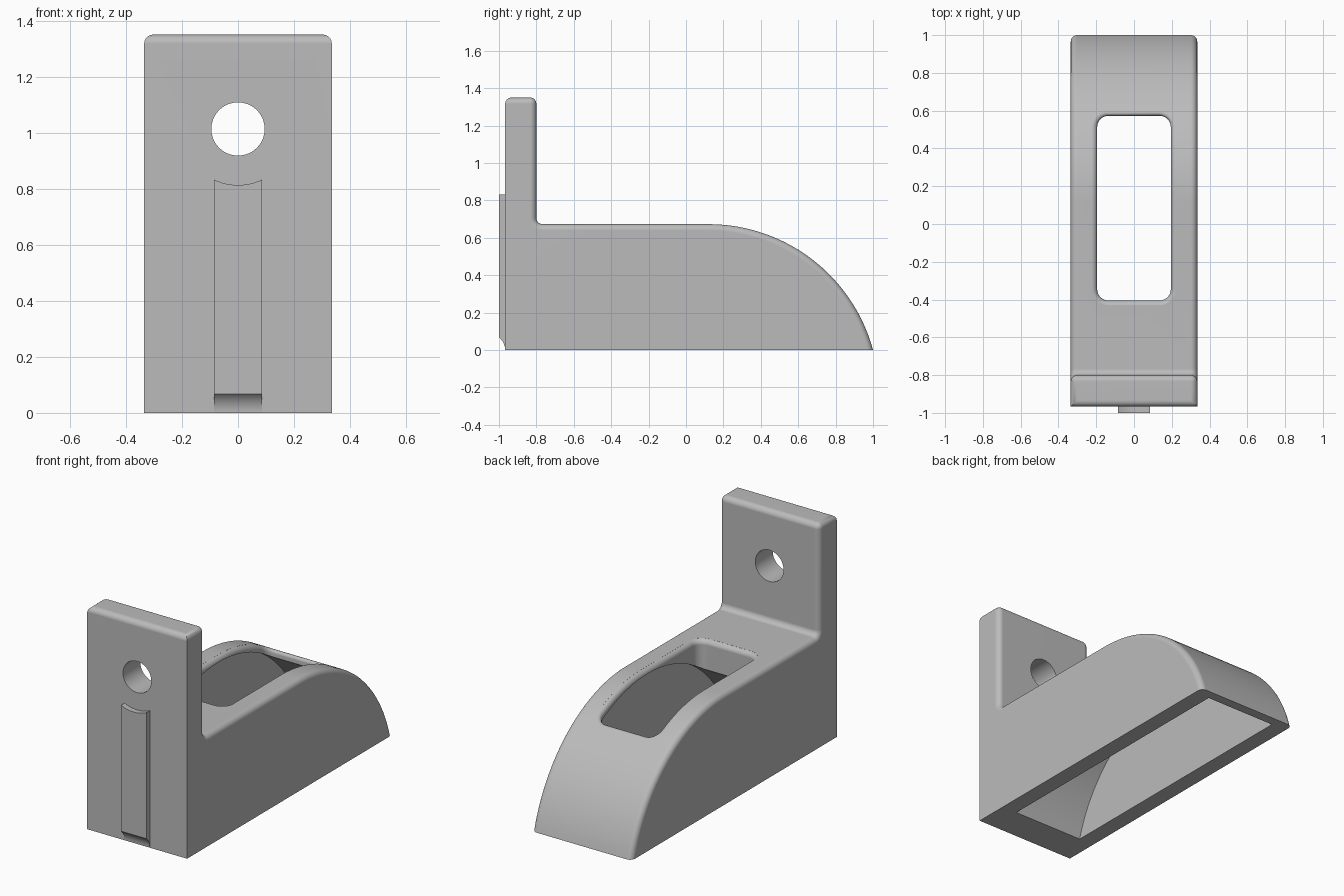
import bpy, bmesh, math

cube = bpy.data.objects.get("Cube")
if cube:
    bpy.data.objects.remove(cube, do_unlink=True)

# Main dimensions
HALF_W, FRONT, PLATE_BACK, TIP = 0.335, -0.967, -0.8, 1.0
PLATE_TOP, DECK, ARC_Y, ROUND = 1.35, 0.673, 0.12, 0.033
ARC_R = ((TIP - ARC_Y) ** 2 + DECK ** 2) / (2 * DECK)
ARC_Z = DECK - ARC_R
HOLE_Z = 1.013

grey = bpy.data.materials.new("plain_grey")
grey.use_nodes = True
colour = (0.5, 0.5, 0.5, 1)
grey.diffuse_color = colour
grey.node_tree.nodes["Principled BSDF"].inputs["Base Color"].default_value = colour


def arc(cy, cz, r, start, end, steps):
    """Points on an arc, angles in degrees."""
    angles = [math.radians(start + (end - start) * i / steps) for i in range(steps + 1)]
    return [(cy + r * math.cos(a), cz + r * math.sin(a)) for a in angles]


def make_object(name, bm):
    bmesh.ops.recalc_face_normals(bm, faces=bm.faces)
    mesh = bpy.data.meshes.new(name)
    bm.to_mesh(mesh)
    bm.free()
    mesh.materials.append(grey)
    obj = bpy.data.objects.new(name, mesh)
    bpy.context.collection.objects.link(obj)
    return obj


def prism(points, half):
    """Extrude a side profile (y, z) across the width."""
    bm = bmesh.new()
    face = bm.faces.new([bm.verts.new((-half, y, z)) for y, z in points])
    new = bmesh.ops.extrude_face_region(bm, geom=[face])["geom"]
    moved = [v for v in new if isinstance(v, bmesh.types.BMVert)]
    bmesh.ops.translate(bm, verts=moved, vec=(2 * half, 0, 0))
    return bm


def cylinder(name, radius):
    """Cylinder along y through the plate hole."""
    bm = bmesh.new()
    rings = [[bm.verts.new((x, y, z)) for x, z in arc(0, HOLE_Z, radius, 0, 360, 64)[:-1]]
             for y in (-1.2, -0.6)]
    loft(bm, rings)
    return make_object(name, bm)


def loft(bm, rings):
    n = len(rings[0])
    for a, b in zip(rings, rings[1:]):
        for i in range(n):
            j = (i + 1) % n
            bm.faces.new((a[i], a[j], b[j], b[i]))
    bm.faces.new(rings[0])
    bm.faces.new(rings[-1])


def cut(obj, cutter):
    mod = obj.modifiers.new(cutter.name, "BOOLEAN")
    mod.operation, mod.solver, mod.object = "DIFFERENCE", "EXACT", cutter
    cutter.hide_render = True
    cutter.hide_viewport = True


def finish(obj, cutters):
    """Bake the cuts, remove the cutters and shade smoothly."""
    dg = bpy.context.evaluated_depsgraph_get()
    obj_mesh = bpy.data.meshes.new_from_object(obj.evaluated_get(dg))
    obj.modifiers.clear()
    obj.data = obj_mesh
    for c in cutters:
        bpy.data.objects.remove(c, do_unlink=True)
    bpy.ops.object.select_all(action="DESELECT")
    obj.select_set(True)
    bpy.context.view_layer.objects.active = obj
    bpy.ops.object.shade_smooth_by_angle(angle=math.radians(32))
    mod = obj.modifiers.new("even_shading", "WEIGHTED_NORMAL")
    mod.keep_sharp = True


def deck_height(y):
    if y <= ARC_Y:
        return DECK
    return ARC_Z + math.sqrt(max(ARC_R ** 2 - (y - ARC_Y) ** 2, 0))


# Bracket body: upright plate, flat deck and curved nose
end_angle = math.degrees(math.atan2(-ARC_Z, TIP - ARC_Y))
fillet = arc(PLATE_BACK + ROUND, DECK + ROUND, ROUND, 180, 270, 6)
nose = arc(ARC_Y, ARC_Z, ARC_R, 90, end_angle, 40)
profile = [(FRONT, 0), (FRONT, PLATE_TOP), (PLATE_BACK, PLATE_TOP)] + fillet + nose
bm = prism(profile, HALF_W)


def is_rounded(e):
    a, b = (v.co for v in e.verts)
    if abs(a.x - b.x) > 0.1:
        return min(a.z, b.z) > PLATE_TOP - 0.01
    on_front = max(a.y, b.y) < FRONT + 0.01
    on_base = max(a.z, b.z) < 0.001
    return not on_front and not on_base


bmesh.ops.bevel(bm, geom=[e for e in bm.edges if is_rounded(e)], offset=ROUND,
                offset_type="OFFSET", segments=6, profile=0.5, affect="EDGES")
body = make_object("bracket_body", bm)

# Slot through the deck with a rounded rim
SLOT_X, SLOT_Y0, SLOT_Y1, CORNER, RIM = 0.195, -0.405, 0.573, 0.06, 0.03


def slot_outline(out):
    r = CORNER + out
    cx, y0, y1 = SLOT_X - CORNER, SLOT_Y0 + CORNER, SLOT_Y1 - CORNER
    sides = [y0 + (y1 - y0) * i / 30 for i in range(1, 30)]
    pts = arc(cx, y0, r, -90, 0, 8) + [(cx + r, y) for y in sides]
    pts += arc(cx, y1, r, 0, 90, 8) + arc(-cx, y1, r, 90, 180, 8)
    pts += [(-cx - r, y) for y in reversed(sides)]
    return pts + arc(-cx, y0, r, 180, 270, 8)


bm = bmesh.new()
rings = [[bm.verts.new((x, y, -0.1)) for x, y in slot_outline(0)]]
for k in range(7):
    t = math.radians(80 * k / 6)
    out, drop = RIM * (1 - math.cos(t)), RIM * (1 - math.sin(t))
    rings.append([bm.verts.new((x, y, deck_height(y) - drop)) for x, y in slot_outline(out)])
rings.append([bm.verts.new((x, y, 0.9)) for x, y in slot_outline(RIM)])
loft(bm, rings)
bmesh.ops.triangulate(bm, faces=bm.faces)
slot = make_object("slot_cutter", bm)

# Arched hollow, open underneath
CAVITY_Y, CAVITY_R = 0.09, 0.884
low = math.degrees(math.asin(-ARC_Z / CAVITY_R))
arch = arc(CAVITY_Y, ARC_Z, CAVITY_R, 180 - low, low, 64)
base = [(arch[-1][0], -0.2), (arch[0][0], -0.2)]
cavity = make_object("cavity_cutter", prism(arch + base, 0.235))

# Screw hole
hole = cylinder("hole_cutter", 0.095)
cutters = [slot, cavity, hole]
for c in cutters:
    cut(body, c)
finish(body, cutters)

# Front rail: scooped foot, top hollowed around the hole
SCOOP = 0.085
scoop = arc(FRONT - SCOOP, 0, SCOOP, 0, 52, 10)
rail_points = [(FRONT + 0.01, 0)] + scoop + [(-1, 0.9), (FRONT + 0.01, 0.9)]
rail = make_object("front_rail", prism(rail_points, 0.085))
scallop = cylinder("scallop_cutter", 0.2)
cut(rail, scallop)
finish(rail, [scallop])
